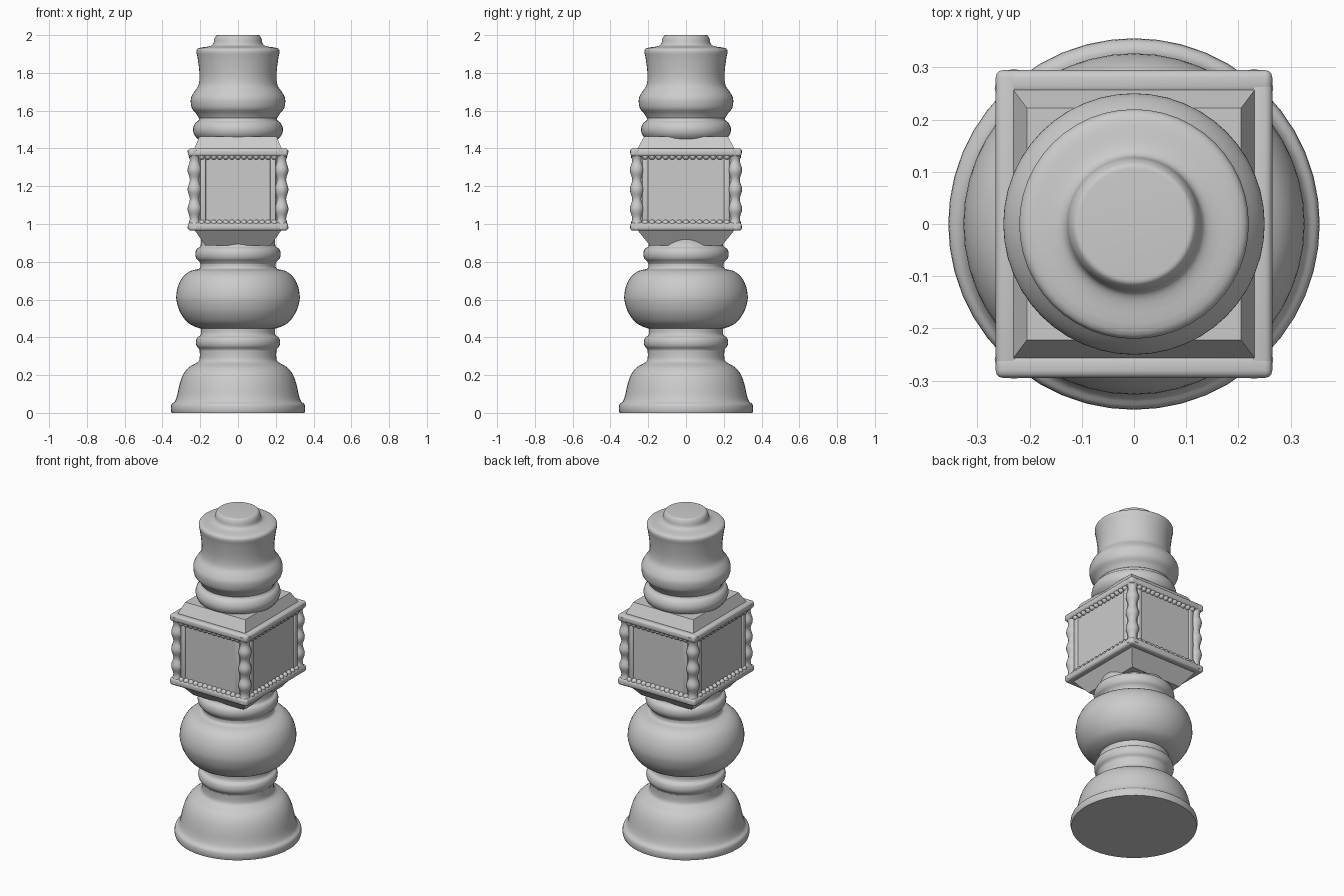
import bpy, bmesh, math

if "Cube" in bpy.data.objects:
    bpy.data.objects.remove(bpy.data.objects["Cube"])

HX, HY = 0.265, 0.295      # half sizes of the square block
Z0, Z1 = 0.965, 1.40       # bottom and top of the block


def finish(bm, name, angle=35):
    bmesh.ops.recalc_face_normals(bm, faces=bm.faces)
    me = bpy.data.meshes.new(name)
    bm.to_mesh(me)
    bm.free()
    ob = bpy.data.objects.new(name, me)
    bpy.context.collection.objects.link(ob)
    bpy.ops.object.select_all(action='DESELECT')
    ob.select_set(True)
    bpy.context.view_layer.objects.active = ob
    bpy.ops.object.shade_smooth_by_angle(angle=math.radians(angle))
    return ob


def spline(pts, n=3):
    """Smooth a profile with a Catmull-Rom curve."""
    out = []
    for i in range(len(pts) - 1):
        p = [pts[max(i - 1, 0)], pts[i], pts[i + 1], pts[min(i + 2, len(pts) - 1)]]
        for k in range(n):
            t = k / n
            out.append(tuple(0.5 * (2 * b + (c - a) * t + (2 * a - 5 * b + 4 * c - d) * t * t
                                    + (3 * b - a - 3 * c + d) * t ** 3) for a, b, c, d in zip(*p)))
    return out + [pts[-1]]


def add_lathe(bm, profile, cx=0, cy=0, seg=48):
    rings = [[bm.verts.new((cx + r * math.cos(2 * math.pi * i / seg),
                            cy + r * math.sin(2 * math.pi * i / seg), z)) for i in range(seg)]
             for r, z in profile]
    for a, b in zip(rings, rings[1:]):
        for i in range(seg):
            j = (i + 1) % seg
            bm.faces.new((a[i], a[j], b[j], b[i]))
    bm.faces.new(rings[0][::-1])
    bm.faces.new(rings[-1])


def lathe(name, pts):
    bm = bmesh.new()
    add_lathe(bm, spline(pts))
    return finish(bm, name, 50)


def frustum(name, x0, y0, z0, x1, y1, z1):
    bm = bmesh.new()
    lo, hi = [[bm.verts.new((sx * x, sy * y, z)) for sx, sy in ((-1, -1), (1, -1), (1, 1), (-1, 1))]
              for x, y, z in ((x0, y0, z0), (x1, y1, z1))]
    bm.faces.new(lo[::-1])
    bm.faces.new(hi)
    for i in range(4):
        j = (i + 1) % 4
        bm.faces.new((lo[i], lo[j], hi[j], hi[i]))
    return finish(bm, name)


# Turned parts
lathe("bell_base", [(.352, 0), (.356, .02), (.352, .045), (.335, .06), (.323, .09), (.31, .15),
                    (.292, .20), (.262, .24), (.215, .268), (.203, .29), (.203, .33)])
lathe("lower_collar", [(.2, .31), (.204, .335), (.218, .352), (.223, .375), (.216, .40),
                       (.197, .415), (.197, .46)])
lathe("bulb", [(.19, .445), (.225, .455), (.268, .48), (.305, .53), (.323, .58), (.327, .62),
               (.318, .67), (.292, .72), (.25, .752), (.203, .765), (.2, .80)])
lathe("neck_collar", [(.195, .78), (.205, .80), (.221, .818), (.226, .845), (.217, .87),
                      (.198, .885), (.195, .95)])
lathe("upper_ring", [(.2, 1.44), (.224, 1.462), (.236, 1.485), (.237, 1.51), (.226, 1.535),
                     (.208, 1.55), (.205, 1.58)])
lathe("upper_turning", [(.207, 1.56), (.222, 1.585), (.243, 1.61), (.25, 1.64), (.248, 1.67),
                        (.232, 1.70), (.211, 1.73), (.204, 1.77), (.206, 1.82), (.214, 1.88),
                        (.22, 1.915), (.205, 1.932), (.155, 1.94), (.132, 1.952), (.125, 1.98),
                        (.115, 1.997), (.105, 2.0)])

# Square block: sloped plinths and recessed core
frustum("block_underside", .172, .19, .885, .235, .263, .975)
frustum("block_shoulder", .235, .262, 1.39, .205, .222, 1.462)
frustum("block_core", .241, .271, .975, .241, .271, 1.395)

# Raised fillet just inside the frame on each face
def add_box(bm, centre, size, bevel):
    vs = bmesh.ops.create_cube(bm, size=1)["verts"]
    for v in vs:
        v.co = [c + q * s for c, q, s in zip(centre, v.co, size)]
    edges = list({e for v in vs for e in v.link_edges})
    bmesh.ops.bevel(bm, geom=edges, offset=bevel, segments=3, profile=0.5, affect='EDGES')


bm = bmesh.new()
for s in (-1, 1):
    for t in (-1, 1):
        add_box(bm, (t * (HX - .08), s * .268, 1.18), (.03, .02, .37), .006)
        add_box(bm, (s * .238, t * (HY - .08), 1.18), (.02, .03, .37), .006)
finish(bm, "panel_fillets")

# Horizontal frame rails along the top and bottom edges
bm = bmesh.new()
for z in (Z0 + .021, Z1 - .021):
    for s in (-1, 1):
        add_box(bm, (0, s * (HY - .023), z), (2 * HX, .046, .042), .014)
        add_box(bm, (s * (HX - .023), 0, z), (.046, 2 * HY, .042), .014)
finish(bm, "frame_rails", 50)

# Wavy corner posts
bm = bmesh.new()
n = 40
wave = [(.031 + .006 * math.cos(2 * math.pi * 4 * i / n), Z0 + .012 + (Z1 - Z0 - .024) * i / n)
        for i in range(n + 1)]
for sx in (-1, 1):
    for sy in (-1, 1):
        add_lathe(bm, wave, sx * (HX - .035), sy * (HY - .035), 16)
finish(bm, "corner_posts", 50)

# Small carved beads along the inner edge of the rails
bm = bmesh.new()


def bead(x, y, z):
    vs = bmesh.ops.create_uvsphere(bm, u_segments=10, v_segments=6, radius=.018)["verts"]
    bmesh.ops.translate(bm, verts=vs, vec=(x, y, z))


for z in (Z0 + .04, Z1 - .042):
    for s in (-1, 1):
        for i in range(-6, 7):
            bead(i * .032, s * (HY - .021), z)
            bead(s * (HX - .021), i * .036, z)
finish(bm, "rail_beads", 60)
